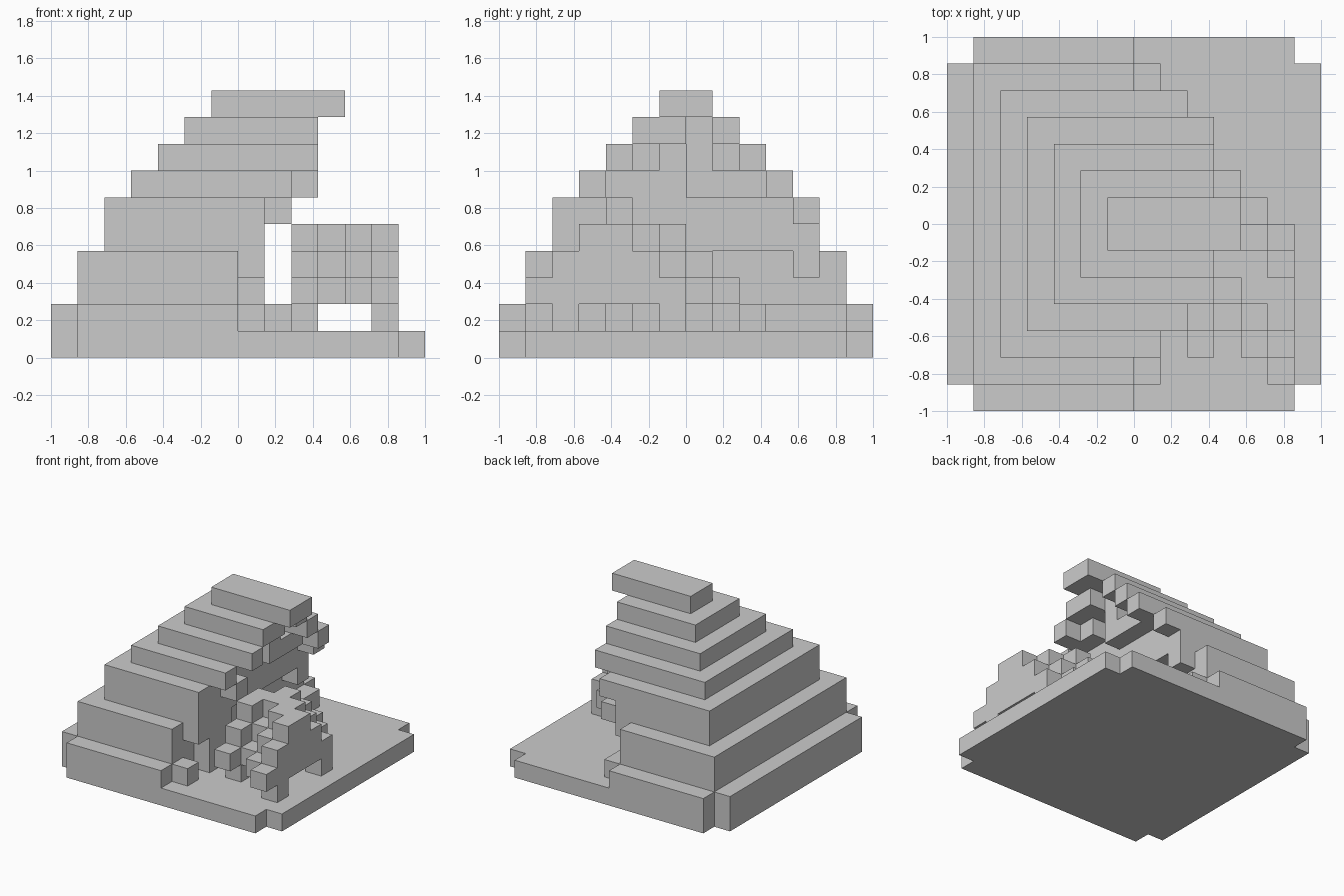
import bpy, bmesh
from mathutils import Vector

if "Cube" in bpy.data.objects:
    bpy.data.objects.remove(bpy.data.objects["Cube"])

U = 1 / 7  # size of one block


def block_object(name, cells):
    """Build only the exposed faces of a set of unit blocks, then merge flat areas."""
    bm = bmesh.new()
    for c in cells:
        for axis in range(3):
            for side in (0, 1):
                n = list(c)
                n[axis] += 1 if side else -1
                if tuple(n) in cells:
                    continue
                a, b = (axis + 1) % 3, (axis + 2) % 3
                corners = []
                for da, db in ((0, 0), (1, 0), (1, 1), (0, 1)):
                    p = list(c)
                    p[axis] += side
                    p[a] += da
                    p[b] += db
                    corners.append(bm.verts.new(Vector(p) * U))
                bm.faces.new(corners if side else corners[::-1])
    bmesh.ops.remove_doubles(bm, verts=bm.verts[:], dist=0.001)
    bmesh.ops.dissolve_limit(bm, angle_limit=0.01, verts=bm.verts[:], edges=bm.edges[:])
    mesh = bpy.data.meshes.new(name)
    bm.to_mesh(mesh)
    bm.free()
    obj = bpy.data.objects.new(name, mesh)
    bpy.context.collection.objects.link(obj)
    return obj


def is_corner(x, y):
    return x in (-7, 6) and y in (-7, 6)


# Ground slab with notched corners
ground = {(x, y, 0) for x in range(-7, 7) for y in range(-7, 7) if not is_corner(x, y)}

# Stepped rock: for each layer, where the ragged cave face ends along y
cave_face = {
    1: [0, 1, 0, 1, 1, 2, 1, 1, 1, 2, 1, 1, 1, 0],
    2: [0, 0, 1, 1, 0, 0, 0, 0, 0, 0, 0, 0],
    3: [0, 1, 1, 1, 0, 0, 0, 0, 0, 0, 1, 0],
    4: [1] * 10,
    5: [1, 1, 2, 1, 1, 1, 1, 1, 1, 2],
    6: [2, 1, 1, 1, 2, 2, 2, 3],
    7: [3, 2, 1, 2, 1, 3],
    8: [3, 3, 2, 3],
    9: [4, 4],
}
rock = set()
for z, ends in cave_face.items():
    half = len(ends) // 2
    for i, end in enumerate(ends):
        y = i - half
        rock |= {(x, y, z) for x in range(-half, end) if not is_corner(x, y)}
block_object("ground_and_cave_rock", ground | rock)

# Small standing shape: four stepped slices, each shifted along y
body, legs = set(), set()
for x, front in ((2, -5), (3, -4), (4, -5), (5, -6)):
    for step in range(3):
        body |= {(x, y, 2 + step) for y in range(front + step, front + 6 - step)}
    if x in (2, 5):
        legs |= {(x, front + 1, 1), (x, front + 5, 1)}
block_object("standing_shape", body | legs)
